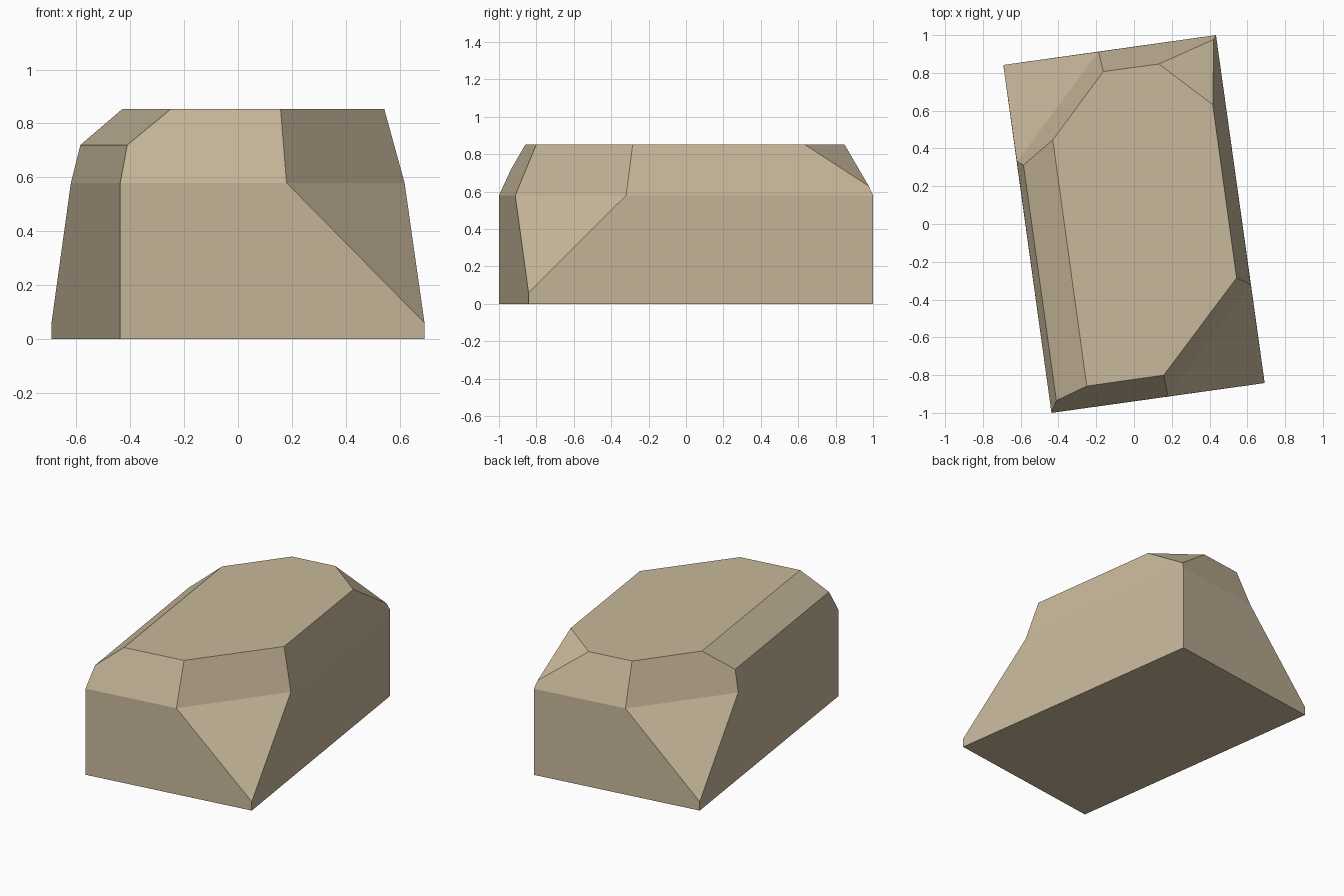
import bpy, bmesh, math

if "Cube" in bpy.data.objects:
    bpy.data.objects.remove(bpy.data.objects["Cube"])

stone = bpy.data.materials.new("sandstone")
stone.diffuse_color = (0.578, 0.479, 0.328, 1)
stone.use_nodes = True
stone.node_tree.nodes["Principled BSDF"].inputs["Base Color"].default_value = stone.diffuse_color

SHOULDER, TOP = 0.58, 0.853


def ring(points, z):
    return [(x, y, z) for x, y in points]


# Skewed rectangular footprint, and the shoulder outline with two cut corners
base = [(-0.692, 0.842), (0.434, 1.0), (0.692, -0.842), (-0.437, -1.0)]
shoulder = [(-0.62, 0.33), (-0.187, 0.912), (0.434, 1.0),
            (0.618, -0.32), (0.18, -0.913), (-0.437, -1.0)]
top = [(-0.43, 0.445), (-0.163, 0.807), (0.132, 0.847), (0.417, 0.632),
       (0.543, -0.285), (0.158, -0.80), (-0.25, -0.858)]
# Left bevel start and the tip of the small back-right corner chip
bevel = ring([(-0.585, 0.312), (-0.411, -0.935)], 0.72)
chip = [(0.422, 0.977, 0.63)]

# Lower block keeps short vertical stubs under the two cut corners
lower = ring(base, 0) + ring([base[0], base[2]], 0.06) + ring(shoulder, SHOULDER)
crown = ring(shoulder, SHOULDER) + bevel + chip + ring(top, TOP)

# Hull each half, drop the shared inner caps, then weld the halves
bm = bmesh.new()
for part in (lower, crown):
    verts = [bm.verts.new(p) for p in part]
    bmesh.ops.convex_hull(bm, input=verts)
caps = [f for f in bm.faces if all(abs(v.co.z - SHOULDER) < 1e-4 for v in f.verts)]
bmesh.ops.delete(bm, geom=caps, context='FACES')
bmesh.ops.remove_doubles(bm, verts=bm.verts[:], dist=0.0005)
bmesh.ops.dissolve_limit(bm, angle_limit=math.radians(4),
                         verts=bm.verts[:], edges=bm.edges[:])
bmesh.ops.recalc_face_normals(bm, faces=bm.faces[:])

mesh = bpy.data.meshes.new("rock")
bm.to_mesh(mesh)
bm.free()
mesh.materials.append(stone)
bpy.context.collection.objects.link(bpy.data.objects.new("rock", mesh))
